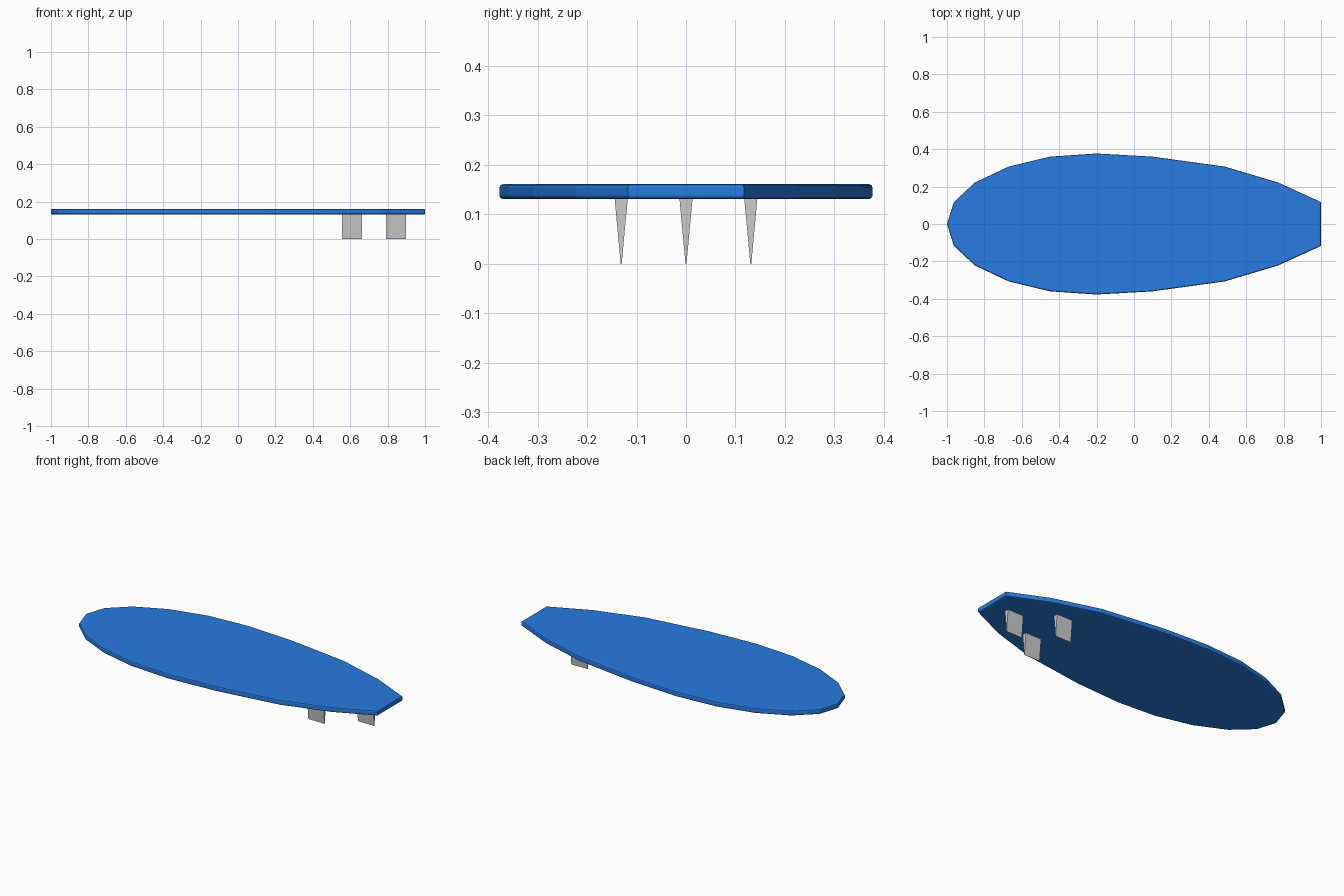
import bpy, bmesh

if "Cube" in bpy.data.objects:
    bpy.data.objects.remove(bpy.data.objects["Cube"])


def paint(obj, name, color):
    mat = bpy.data.materials.new(name)
    mat.diffuse_color = color
    mat.use_nodes = True
    mat.node_tree.nodes["Principled BSDF"].inputs["Base Color"].default_value = mat.diffuse_color
    obj.data.materials.append(mat)


def extrude_profile(name, points, vector):
    """Solid made by sweeping a closed flat profile along a vector."""
    bm = bmesh.new()
    face = bm.faces.new([bm.verts.new(p) for p in points])
    out = bmesh.ops.extrude_face_region(bm, geom=[face])
    verts = [g for g in out["geom"] if isinstance(g, bmesh.types.BMVert)]
    bmesh.ops.translate(bm, verts=verts, vec=vector)
    bmesh.ops.recalc_face_normals(bm, faces=bm.faces)
    mesh = bpy.data.meshes.new(name)
    bm.to_mesh(mesh)
    bm.free()
    obj = bpy.data.objects.new(name, mesh)
    bpy.context.collection.objects.link(obj)
    return obj


# Board: half outline from nose to tail, mirrored across the centre line
half = [(-0.963, 0.117), (-0.85, 0.222), (-0.67, 0.307), (-0.45, 0.36),
        (-0.2, 0.377), (0.1, 0.36), (0.485, 0.307), (0.77, 0.222), (1.0, 0.117)]
outline = [(-1.0, 0.0)] + half + [(x, -y) for x, y in reversed(half)]
board = extrude_profile("board", [(x, y, 0.131) for x, y in outline], (0, 0, 0.03))
paint(board, "blue", (0.02, 0.2, 0.75, 1))

# Softened rails along the top and bottom rims
bevel = board.modifiers.new("rail_rounding", "BEVEL")
bevel.width = 0.007
bevel.segments = 2
bevel.limit_method = "ANGLE"
bevel.angle_limit = 1.3

# Three wedge fins under the tail
for name, x, y in (("left_fin", 0.555, -0.131), ("right_fin", 0.555, 0.131),
                   ("centre_fin", 0.79, 0.0)):
    wedge = [(x, y - 0.0135, 0.135), (x, y + 0.0135, 0.135),
             (x, y + 0.001, 0), (x, y - 0.001, 0)]
    extrude_profile(name, wedge, (0.107, 0, 0))
